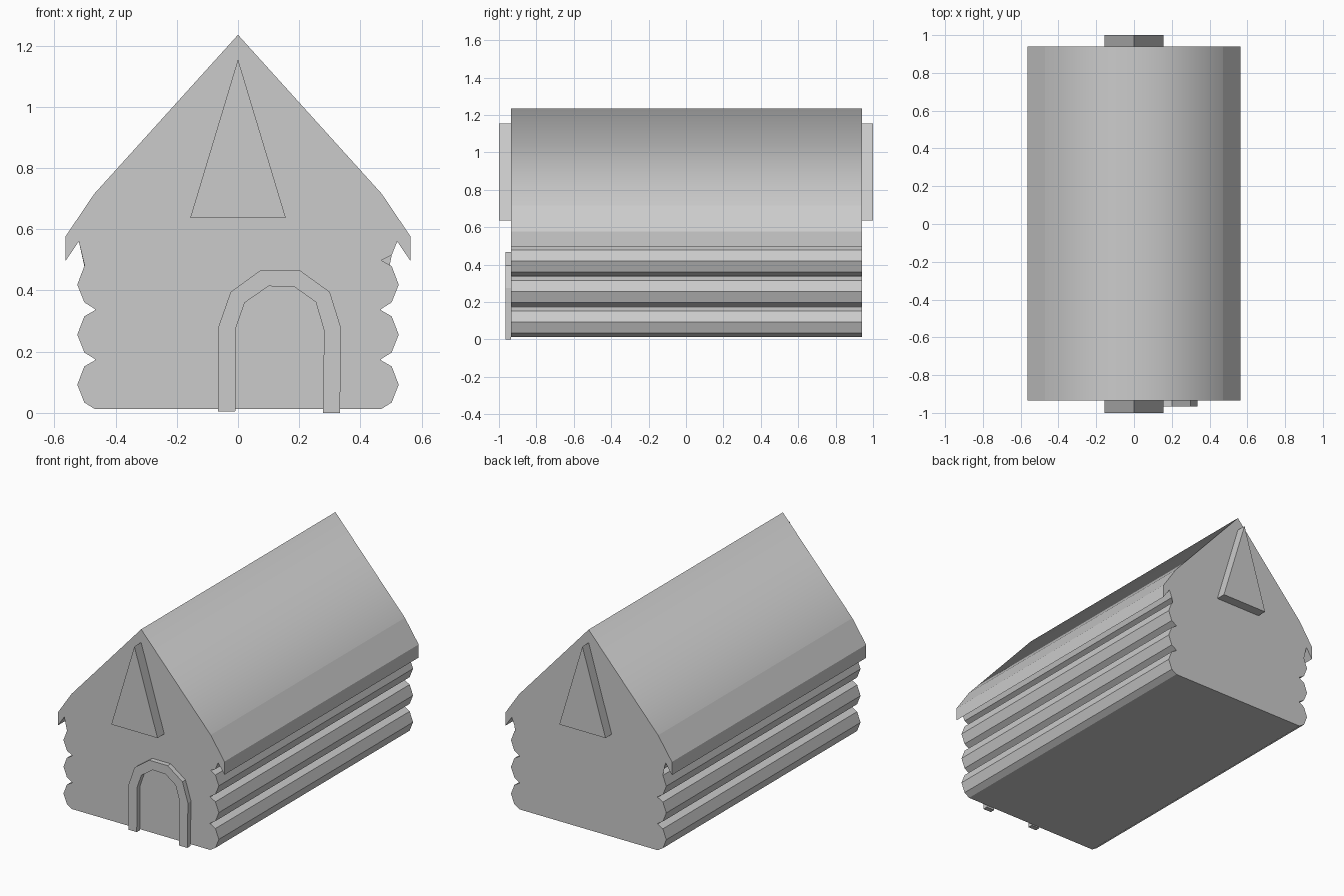
import bpy, bmesh

cube = bpy.data.objects.get("Cube")
if cube:
    bpy.data.objects.remove(cube, do_unlink=True)

grey = bpy.data.materials.new("plain_grey")
grey.use_nodes = True
colour = (0.6, 0.6, 0.6, 1)
grey.diffuse_color = colour
grey.node_tree.nodes["Principled BSDF"].inputs["Base Color"].default_value = colour

FRONT, BACK = -0.935, 0.94


def prism(name, outline, y0, y1, smooth_slopes=False):
    """Extrude an x-z outline along y."""
    bm = bmesh.new()
    face = bm.faces.new([bm.verts.new((x, y0, z)) for x, z in outline])
    ext = bmesh.ops.extrude_face_region(bm, geom=[face], use_keep_orig=True)
    new = [v for v in ext["geom"] if isinstance(v, bmesh.types.BMVert)]
    bmesh.ops.translate(bm, verts=new, vec=(0, y1 - y0, 0))
    bmesh.ops.recalc_face_normals(bm, faces=bm.faces)
    if smooth_slopes:
        # Soft ridge between the two main slopes, crisp edges elsewhere
        for f in bm.faces:
            f.smooth = f.normal.z > 0.6
        for e in bm.edges:
            e.smooth = all(f.smooth for f in e.link_faces)
    mesh = bpy.data.meshes.new(name)
    bm.to_mesh(mesh)
    bm.free()
    mesh.materials.append(grey)
    obj = bpy.data.objects.new(name, mesh)
    bpy.context.collection.objects.link(obj)
    return obj


def mirrored(half):
    """Close a right-hand half outline with its mirror image."""
    return half + [(-x, z) for x, z in reversed(half) if x > 0]


# Log walls: three full logs and a part log tucked under the eaves
log = [(0.467, 0.0), (0.502, 0.022), (0.525, 0.08), (0.502, 0.14), (0.467, 0.16)]
side = [(x, 0.012 + i * 0.1635 + z) for i in range(3) for x, z in log]
side += [(0.467, 0.498), (0.502, 0.515), (0.52, 0.56)]
prism("log_walls", mirrored(side), FRONT, BACK)

# Roof with flared eaves
roof = [(0.52, 0.56), (0.563, 0.497), (0.563, 0.577), (0.47, 0.715), (0, 1.235)]
prism("roof", mirrored(roof), FRONT, BACK, smooth_slopes=True)

# Raised gable triangles
triangle = [(-0.156, 0.637), (0.156, 0.637), (0, 1.155)]
prism("front_gable_panel", triangle, -1.0, FRONT)
prism("back_gable_panel", triangle, BACK, 1.0)

# Arched door frame
outer = [(-0.065, 0.005), (-0.065, 0.278), (-0.024, 0.395), (0.075, 0.467),
         (0.2, 0.467), (0.3, 0.395), (0.337, 0.275), (0.333, 0.0)]
inner = [(0.278, 0.0), (0.281, 0.27), (0.254, 0.362), (0.185, 0.411),
         (0.1, 0.414), (0.022, 0.36), (-0.006, 0.28), (-0.009, 0.005)]
prism("door_frame", outer + inner, -0.965, FRONT)
